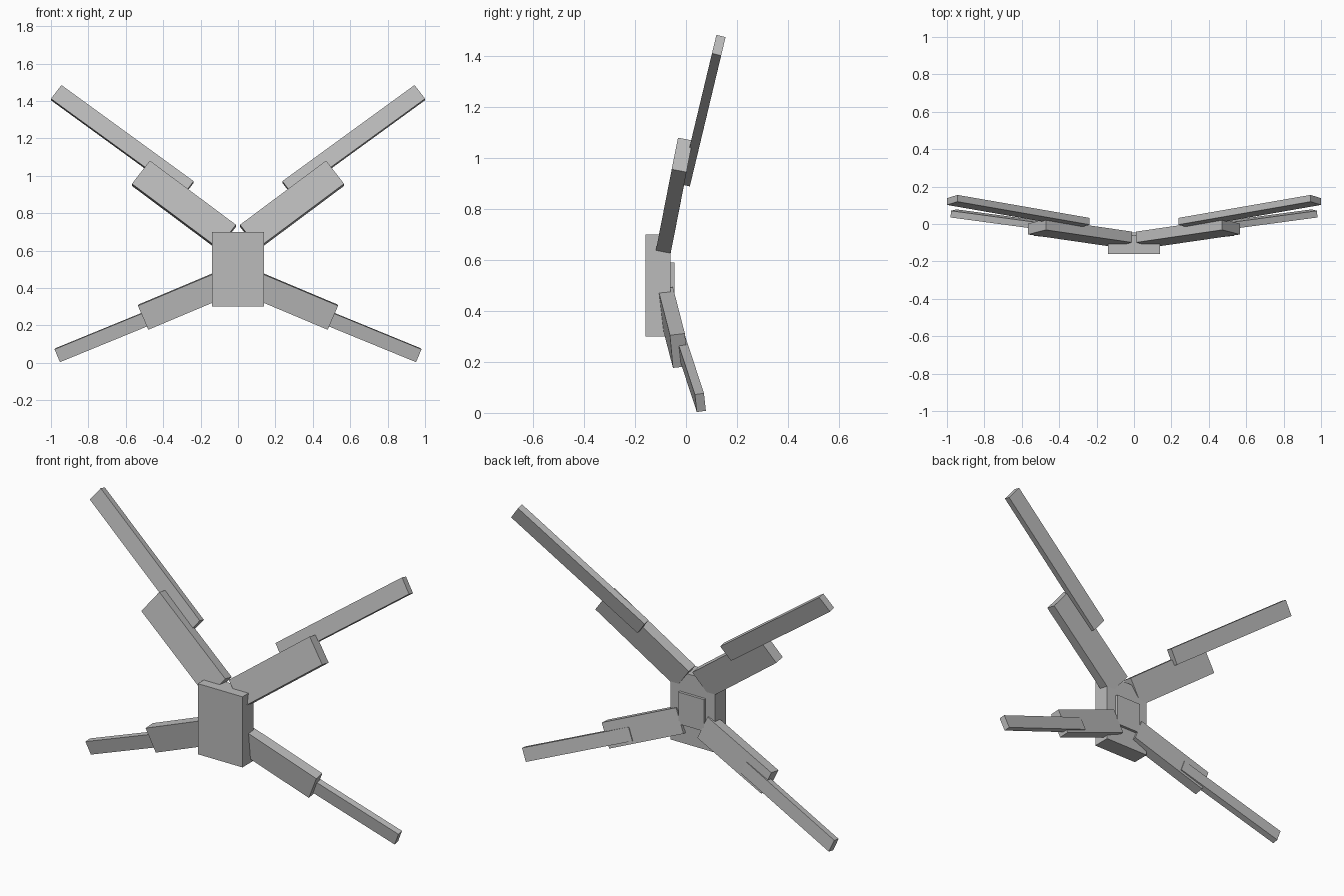
import bpy
import bmesh
from mathutils import Matrix, Vector

default_cube = bpy.data.objects.get("Cube")
if default_cube:
    bpy.data.objects.remove(default_cube, do_unlink=True)

# Single flat grey
grey = bpy.data.materials.new("plain_grey")
grey.use_nodes = True
colour = (0.5, 0.5, 0.5, 1.0)
grey.diffuse_color = colour
grey.node_tree.nodes["Principled BSDF"].inputs["Base Color"].default_value = colour


def slab(name, corner, along, across, depth, mirrored=False):
    """Box grown from its front corner: along, across, then back by depth."""
    corner, along, across = Vector(corner), Vector(along), Vector(across)
    across = across - across.project(along)
    back = along.cross(across).normalized() * depth
    if back.y < 0:
        back.negate()
    frame = Matrix((along, across, back)).transposed().to_4x4()
    frame.translation = corner + (along + across + back) / 2

    bm = bmesh.new()
    bmesh.ops.create_cube(bm, size=1, matrix=frame)
    bmesh.ops.recalc_face_normals(bm, faces=bm.faces)
    mesh = bpy.data.meshes.new(name)
    bm.to_mesh(mesh)
    bm.free()
    mesh.materials.append(grey)
    obj = bpy.data.objects.new(name, mesh)
    bpy.context.collection.objects.link(obj)
    if mirrored:
        mirror = obj.modifiers.new("Mirror", 'MIRROR')
        mirror.use_mirror_merge = False
    return obj


# Central block and the thin plate on its back
slab("body", (-0.14, -0.16, 0.30), (0.28, 0, 0), (0, 0, 0.40), 0.10)
slab("back_plate", (-0.08, -0.065, 0.41), (0.16, 0, 0), (0, 0, 0.18), 0.02)

# Upper arms, measured inwards from the outer lower front corner
slab("upper_inner_arms", (0.567, -0.056, 0.957),
     (-0.46, -0.067, -0.343), (-0.092, 0.025, 0.127), 0.059, True)
slab("upper_outer_arms", (1.0, 0.102, 1.412),
     (-0.707, -0.123, -0.514), (-0.053, 0.018, 0.075), 0.037, True)

# Lower arms, measured inwards from the outer upper front corner
slab("lower_inner_arms", (0.535, -0.063, 0.305),
     (-0.433, -0.047, 0.182), (-0.054, 0.012, -0.129), 0.059, True)
slab("lower_outer_arms", (0.981, 0.035, 0.072),
     (-0.61, -0.082, 0.25), (-0.026, 0.008, -0.07), 0.036, True)
